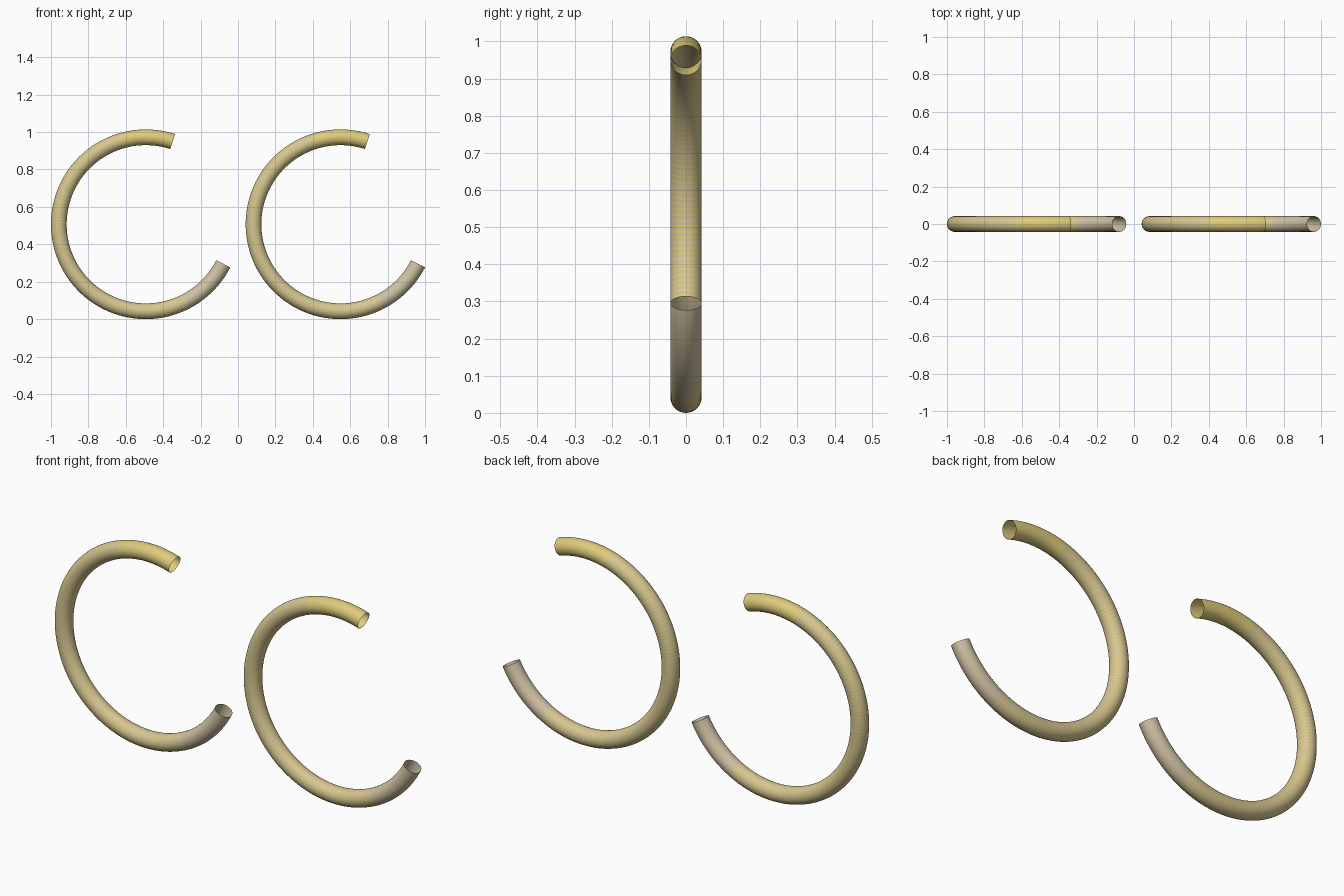
import bpy, bmesh, math

if "Cube" in bpy.data.objects:
    bpy.data.objects.remove(bpy.data.objects["Cube"])

RING_R, TUBE_R = 0.465, 0.042      # centre line radius, tube radius
START, END = 72, 333               # sweep in degrees, counter-clockwise from +x
SEGMENTS, SIDES = 261, 32
SOLID = 35                         # plain segments at each end
CENTRE_Z = RING_R + TUBE_R


def material(name, rgb):
    m = bpy.data.materials.new(name)
    m.diffuse_color = (*rgb, 1)
    m.use_nodes = True
    m.node_tree.nodes["Principled BSDF"].inputs["Base Color"].default_value = m.diffuse_color
    return m


gold = material("gold", (0.73, 0.60, 0.20))
beige = material("beige", (0.62, 0.53, 0.36))


def stripe(i):
    """Gold upper end, beige lower end, fine alternating bands between."""
    if i < SOLID:
        return 0
    if i >= SEGMENTS - SOLID:
        return 1
    return i % 2


def open_hoop(name, centre_x):
    bm = bmesh.new()
    loops = []
    for i in range(SEGMENTS + 1):
        a = math.radians(START + (END - START) * i / SEGMENTS)
        loop = []
        for j in range(SIDES):
            t = 2 * math.pi * j / SIDES
            r = RING_R + TUBE_R * math.cos(t)
            loop.append(bm.verts.new((r * math.cos(a), TUBE_R * math.sin(t), r * math.sin(a))))
        loops.append(loop)
    # tube wall, left open at both ends
    for i in range(SEGMENTS):
        for j in range(SIDES):
            k = (j + 1) % SIDES
            f = bm.faces.new((loops[i][j], loops[i][k], loops[i + 1][k], loops[i + 1][j]))
            f.material_index = stripe(i)
            f.smooth = True
    bm.normal_update()
    # make the wall face outwards
    f = bm.faces[:][0]
    a = math.radians(START)
    middle = f.calc_center_median()
    core = middle.copy()
    core.x, core.y, core.z = RING_R * math.cos(a), 0, RING_R * math.sin(a)
    if f.normal.dot(middle - core) < 0:
        bmesh.ops.reverse_faces(bm, faces=bm.faces[:])
    mesh = bpy.data.meshes.new(name)
    bm.to_mesh(mesh)
    bm.free()
    mesh.materials.append(gold)
    mesh.materials.append(beige)
    ob = bpy.data.objects.new(name, mesh)
    ob.location = (centre_x, 0, CENTRE_Z)
    bpy.context.collection.objects.link(ob)


# matching pair of hoops
open_hoop("left_hoop", -0.493)
open_hoop("right_hoop", 0.548)
